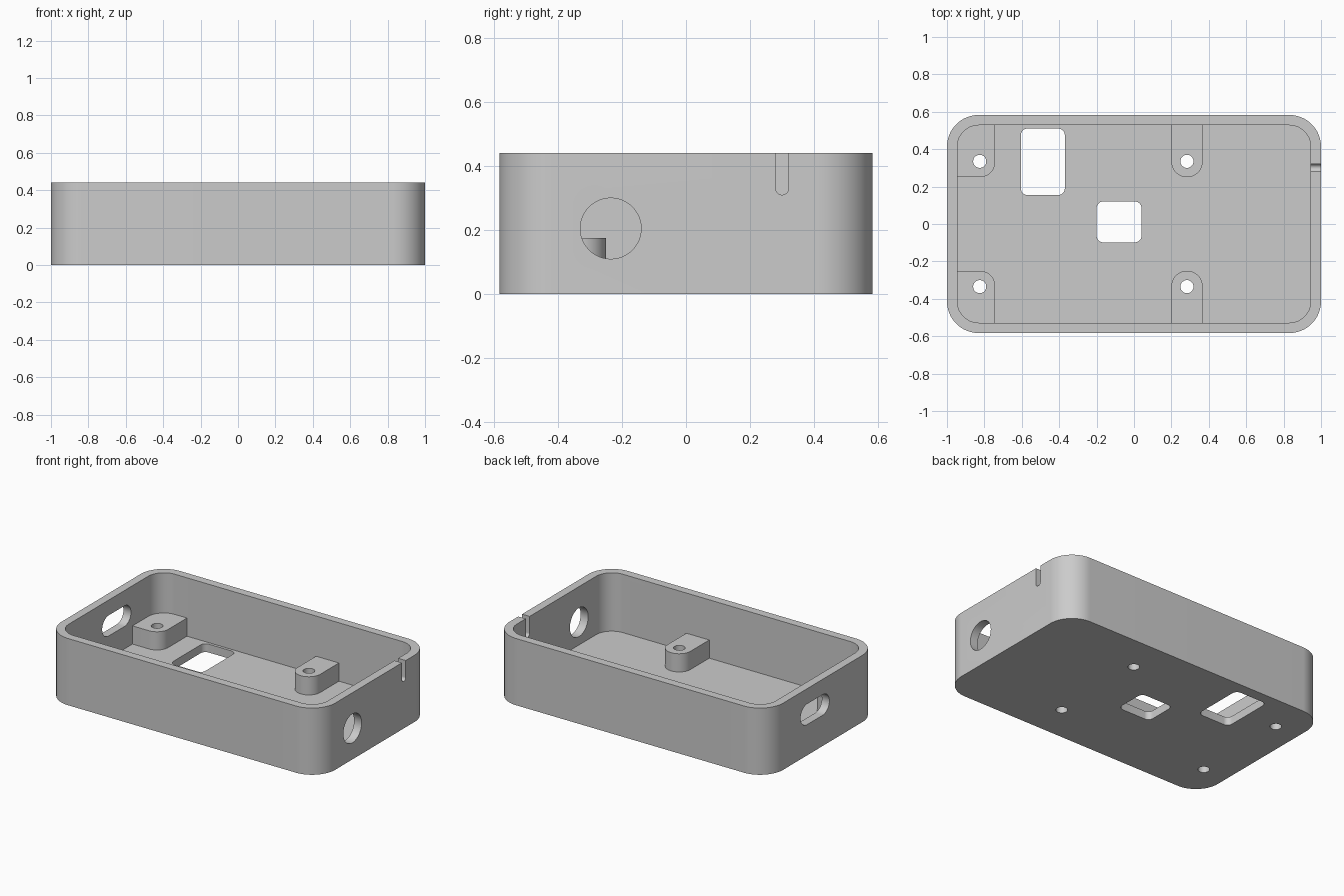
import bpy, bmesh
from math import cos, sin, pi

cube = bpy.data.objects.get("Cube")
if cube:
    bpy.data.objects.remove(cube, do_unlink=True)

grey = bpy.data.materials.new("plain grey")
grey.use_nodes = True
grey.diffuse_color = (0.6, 0.6, 0.6, 1)
grey.node_tree.nodes["Principled BSDF"].inputs["Base Color"].default_value = (0.6, 0.6, 0.6, 1)


def rounded(u0, u1, v0, v1, radii, steps=12):
    """Rectangle outline; radii run from low-low counter-clockwise."""
    if not isinstance(radii, tuple):
        radii = (radii,) * 4
    corners = ((u0, v0, 1, 1), (u1, v0, -1, 1), (u1, v1, -1, -1), (u0, v1, 1, -1))
    points = []
    for i, ((u, v, su, sv), r) in enumerate(zip(corners, radii)):
        if r == 0:
            points.append((u, v))
            continue
        for k in range(steps + 1):
            a = pi + (i + k / steps) * pi / 2
            points.append((u + su * r + r * cos(a), v + sv * r + r * sin(a)))
    return points


def prism(name, outline, low, high, along_x=False):
    """Extrude an outline along z, or along x for side-wall shapes."""
    bm = bmesh.new()
    verts = [bm.verts.new((low, u, v) if along_x else (u, v, low)) for u, v in outline]
    bmesh.ops.remove_doubles(bm, verts=verts, dist=0.0001)
    face = bm.faces.new([v for v in verts if v.is_valid])
    top = bmesh.ops.extrude_face_region(bm, geom=[face])["geom"]
    d = high - low
    bmesh.ops.translate(bm, vec=(d, 0, 0) if along_x else (0, 0, d),
                        verts=[g for g in top if isinstance(g, bmesh.types.BMVert)])
    bmesh.ops.recalc_face_normals(bm, faces=bm.faces)
    mesh = bpy.data.meshes.new(name)
    bm.to_mesh(mesh)
    bm.free()
    mesh.materials.append(grey)
    obj = bpy.data.objects.new(name, mesh)
    bpy.context.collection.objects.link(obj)
    return obj


def combine(target, tool, operation):
    mod = target.modifiers.new(tool.name, "BOOLEAN")
    mod.object, mod.operation, mod.solver = tool, operation, "EXACT"
    bpy.context.view_layer.objects.active = target
    bpy.ops.object.modifier_apply(modifier=mod.name)
    bpy.data.objects.remove(tool, do_unlink=True)


# Main dimensions
X, Y, HEIGHT, WALL, RADIUS = 1.0, 0.583, 0.44, 0.055, 0.17
POST_TOP, POST_R, HOLE_R = 0.175, 0.083, 0.035

# Open tray with rounded corners
tray = prism("enclosure_base", rounded(-X, X, -Y, Y, RADIUS, 20), 0, HEIGHT)
cavity = rounded(-X + WALL, X - WALL, -Y + WALL, Y - WALL, RADIUS - WALL, 20)
combine(tray, prism("cavity", cavity, WALL, 0.6), "DIFFERENCE")

# Screw posts: a corner pair and a wall pair, mirrored front to back
post_shapes = (
    rounded(-0.97, -0.742, 0.25, 0.56, (0, POST_R, 0, 0.12)),
    rounded(0.2, 0.367, 0.25, 0.56, (POST_R, POST_R, 0, 0)),
)
for shape in post_shapes:
    for side in (1, -1):
        outline = [(x, side * y) for x, y in shape]
        combine(tray, prism("screw_post", outline, 0.03, POST_TOP), "UNION")

# Screw holes through posts and floor
for x in (-0.825, 0.283):
    for y in (0.335, -0.335):
        outline = rounded(x - HOLE_R, x + HOLE_R, y - HOLE_R, y + HOLE_R, HOLE_R, 8)
        combine(tray, prism("screw_hole", outline, -0.1, 0.3), "DIFFERENCE")

# Floor windows
for box in ((-0.605, -0.37, 0.155, 0.51), (-0.2, 0.04, -0.098, 0.12)):
    combine(tray, prism("floor_window", rounded(*box, 0.035), -0.1, 0.12), "DIFFERENCE")

# Round port and cable notch in the left wall
port = rounded(-0.33, -0.14, 0.11, 0.30, 0.095)
combine(tray, prism("round_port", port, 0.9, 1.1, True), "DIFFERENCE")
notch = rounded(0.28, 0.32, 0.31, 0.6, (0.02, 0.02, 0, 0))
combine(tray, prism("cable_notch", notch, 0.9, 1.1, True), "DIFFERENCE")

# Oblong port in the right wall
slot = rounded(-0.066, 0.234, 0.203, 0.339, 0.068)
combine(tray, prism("oblong_port", slot, -1.1, -0.9, True), "DIFFERENCE")

# Smooth curved walls, keep edges crisp
bpy.ops.object.select_all(action="DESELECT")
tray.select_set(True)
bpy.context.view_layer.objects.active = tray
bpy.ops.object.shade_smooth_by_angle(angle=pi / 6)
